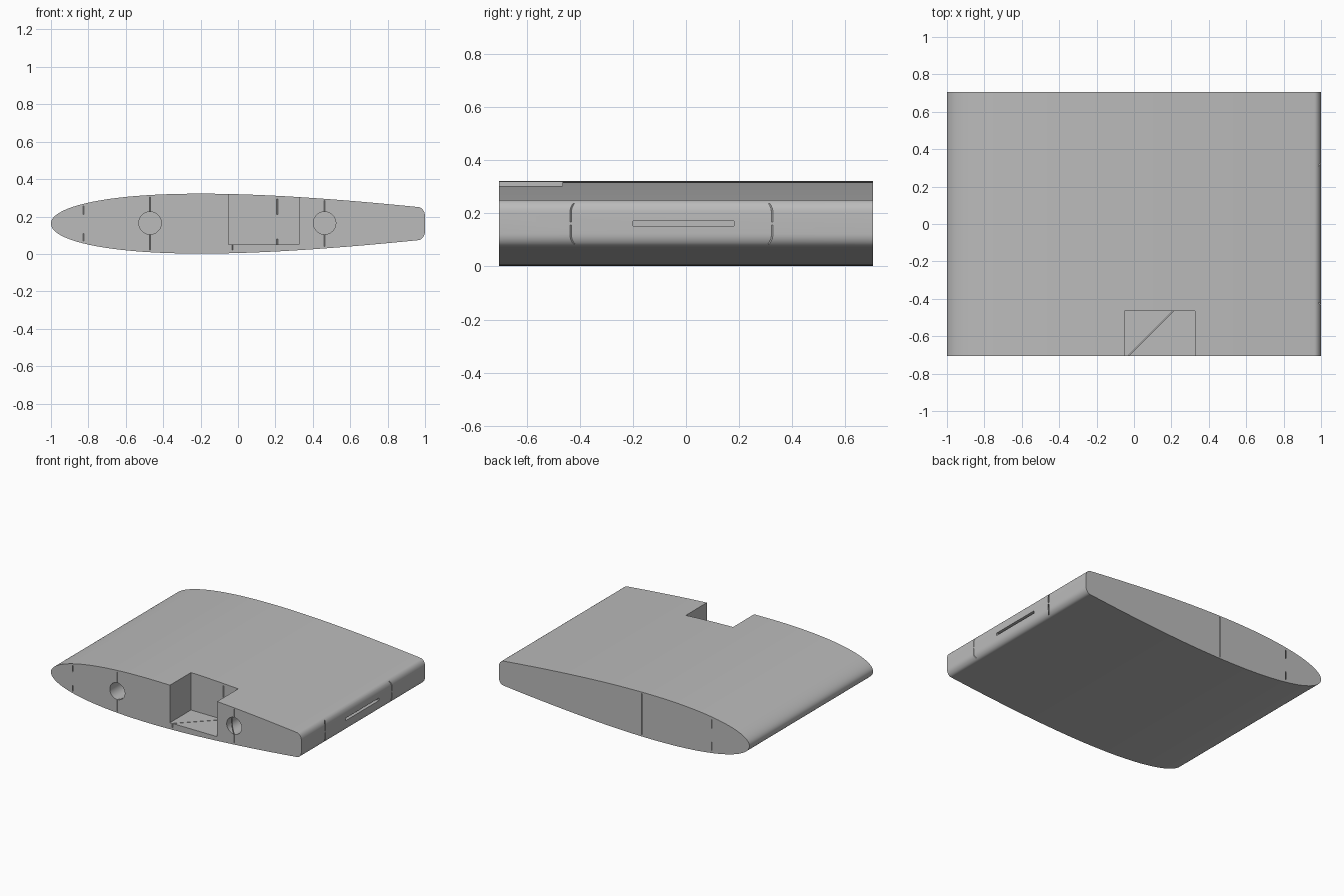
import bpy, bmesh, math
from mathutils import Matrix, Vector

cube = bpy.data.objects.get("Cube")
if cube:
    bpy.data.objects.remove(cube, do_unlink=True)

HALF_SPAN = 0.705
MID_Z = 0.162
CHORD = 2.67
TAIL_X = 0.962

grey = bpy.data.materials.new("plain grey")
grey.use_nodes = True
colour = (0.5, 0.5, 0.5, 1)
grey.diffuse_color = colour
grey.node_tree.nodes["Principled BSDF"].inputs["Base Color"].default_value = colour


def make_object(name, bm):
    bmesh.ops.recalc_face_normals(bm, faces=bm.faces)
    mesh = bpy.data.meshes.new(name)
    bm.to_mesh(mesh)
    bm.free()
    mesh.materials.append(grey)
    obj = bpy.data.objects.new(name, mesh)
    bpy.context.collection.objects.link(obj)
    return obj


def half_thickness(x):
    u = (x + 1) / CHORD
    return 0.6 * CHORD * (0.2969 * math.sqrt(u) - 0.126 * u - 0.3516 * u**2
                          + 0.2843 * u**3 - 0.1015 * u**4)


# Upper outline: symmetric aerofoil, denser at the nose, then a rounded tail
steps = 48
upper = []
for i in range(steps + 1):
    x = -1 + (TAIL_X + 1) * (i / steps) ** 2
    upper.append((x, half_thickness(x)))
tail_h = upper[-1][1]
for i in range(1, 9):
    a = math.pi / 2 * i / 8
    upper.append((TAIL_X + (1 - TAIL_X) * math.sin(a), tail_h - 0.05 * (1 - math.cos(a))))
outline = upper + [(x, -h) for x, h in reversed(upper[1:])]

# Wing body
bm = bmesh.new()
face = bm.faces.new([bm.verts.new((x, -HALF_SPAN, MID_Z + h)) for x, h in outline])
side = bmesh.ops.extrude_face_region(bm, geom=[face])["geom"]
bmesh.ops.translate(bm, vec=(0, 2 * HALF_SPAN, 0),
                    verts=[v for v in side if isinstance(v, bmesh.types.BMVert)])
wing = make_object("wing_section", bm)


def cut(cutter):
    mod = wing.modifiers.new("cut", 'BOOLEAN')
    mod.operation = 'DIFFERENCE'
    mod.solver = 'EXACT'
    mod.object = cutter
    bpy.context.view_layer.objects.active = wing
    bpy.ops.object.modifier_apply(modifier=mod.name)
    bpy.data.objects.remove(cutter, do_unlink=True)


def box(name, low, high):
    low, high = Vector(low), Vector(high)
    bm = bmesh.new()
    bmesh.ops.create_cube(bm, size=1, matrix=Matrix.Translation((low + high) / 2)
                          @ Matrix.Diagonal((high - low).to_4d()))
    return make_object(name, bm)


def slit(x, y, dx, dy, depth, z0, z1):
    """Thin diagonal rib gap starting just outside the surface point."""
    bm = bmesh.new()
    length = depth + 0.03
    centre = Vector((x, y, (z0 + z1) / 2)) + Vector((dx, dy, 0)).normalized() * (length / 2 - 0.03)
    bmesh.ops.create_cube(bm, size=1, matrix=Matrix.Translation(centre)
                          @ Matrix.Rotation(math.atan2(dy, dx), 4, 'Z')
                          @ Matrix.Diagonal((length, 0.004, z1 - z0, 1)))
    cut(make_object("rib_gap", bm))


# Servo pocket, open to the front and top
cut(box("pocket_cutter", (-0.05, -1, 0.05), (0.327, -0.465, 0.5)))

# Blind spar holes
for x in (-0.47, 0.463):
    bm = bmesh.new()
    bmesh.ops.create_cone(bm, cap_ends=True, segments=48, radius1=0.06, radius2=0.06, depth=1.2,
                          matrix=Matrix.Translation((x, -0.2, 0.165))
                          @ Matrix.Rotation(math.pi / 2, 4, 'X'))
    cut(make_object("spar_hole_cutter", bm))

# Slot in the trailing edge
cut(box("slot_cutter", (0.85, -0.2, 0.153), (1.1, 0.18, 0.171)))

# Rib gaps on the front face
slit(-0.825, -HALF_SPAN, -1, 1, 0.02, 0.068, 0.11)
slit(-0.825, -HALF_SPAN, -1, 1, 0.02, 0.21, 0.257)
slit(-0.47, -HALF_SPAN, 1, 1, 0.1, 0.02, 0.305)
slit(0.463, -HALF_SPAN, -1, 1, 0.1, 0.04, 0.285)

# Rib gap through the pocket floor and into its back wall
slit(-0.03, -HALF_SPAN, 1, 1, 0.36, 0.02, 0.08)
slit(0.21, -0.465, 1, 1, 0.06, 0.21, 0.295)

# Rib gaps on the back face
slit(-0.14, HALF_SPAN, 1, -1, 0.1, 0.012, 0.312)
slit(-0.70, HALF_SPAN, -1, -1, 0.04, 0.05, 0.11)
slit(-0.70, HALF_SPAN, -1, -1, 0.04, 0.21, 0.274)

# Rib gaps in the trailing edge
for y, dy in ((-0.435, 1), (0.325, -1)):
    for z0, z1 in ((0.085, 0.157), (0.168, 0.238)):
        slit(1, y, -1, dy, 0.08, z0, z1)

# Smooth curved skin with crisp edges
bpy.ops.object.select_all(action='DESELECT')
wing.select_set(True)
bpy.context.view_layer.objects.active = wing
bpy.ops.object.shade_smooth_by_angle(angle=math.radians(30))
